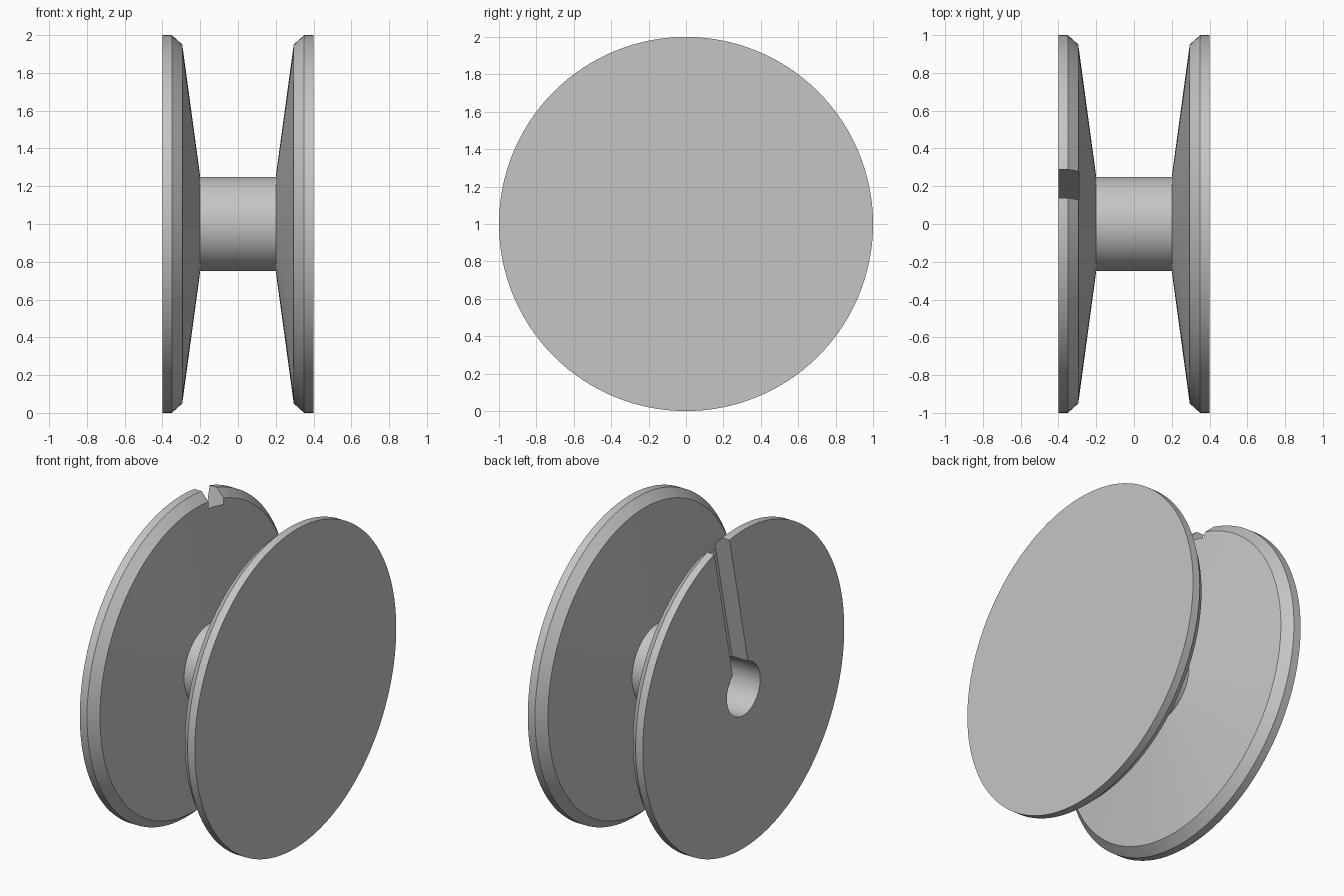
import bpy
import bmesh
from math import radians
from mathutils import Matrix, Vector

cube = bpy.data.objects.get("Cube")
if cube:
    bpy.data.objects.remove(cube, do_unlink=True)

SEGMENTS = 128
CENTRE = Vector((0, 0, 1))
FACE_X = -0.40        # outer face of the slotted flange
SLOT_ANGLE = 12.4     # lean of the slot towards +y
SLOT_WIDTH = 0.154
SLOT_DEPTH = 0.11
HOLE_RADIUS = 0.165
HOLE_DEPTH = 0.20

grey = bpy.data.materials.new("plain grey")
grey.use_nodes = True
colour = (0.56, 0.56, 0.56, 1)
grey.diffuse_color = colour
grey.node_tree.nodes["Principled BSDF"].inputs["Base Color"].default_value = colour


def make_object(name, bm):
    bmesh.ops.recalc_face_normals(bm, faces=bm.faces)
    mesh = bpy.data.meshes.new(name)
    bm.to_mesh(mesh)
    bm.free()
    mesh.materials.append(grey)
    obj = bpy.data.objects.new(name, mesh)
    bpy.context.collection.objects.link(obj)
    return obj


def lathe(name, profile):
    """Turn (x, radius) points around the x axis and cap both ends."""
    bm = bmesh.new()
    verts = [bm.verts.new((x, 0, 1 + r)) for x, r in profile]
    edges = [bm.edges.new(pair) for pair in zip(verts, verts[1:])]
    bmesh.ops.spin(bm, geom=verts + edges, cent=CENTRE, axis=(1, 0, 0),
                   angle=radians(360), steps=SEGMENTS, use_duplicate=False)
    bmesh.ops.remove_doubles(bm, verts=bm.verts, dist=0.0001)
    open_edges = [e for e in bm.edges if e.is_boundary]
    bmesh.ops.holes_fill(bm, edges=open_edges, sides=0)
    return make_object(name, bm)


# Spool: two dished flanges on a narrow hub, one mirrored profile
half = [(0.40, 1.0), (0.35, 1.0), (0.295, 0.95), (0.20, 0.25)]
spool = lathe("spool", [(-x, r) for x, r in half] + half[::-1])

# Cutter for the blind centre hole
hole = lathe("hole_cutter", [(FACE_X - 0.1, HOLE_RADIUS),
                             (FACE_X + HOLE_DEPTH, HOLE_RADIUS)])

# Cutter for the slot running from the hole out through the rim
bm = bmesh.new()
bmesh.ops.create_cube(bm, size=1)
depth, length = SLOT_DEPTH + 0.1, 1.2
bmesh.ops.transform(
    bm, verts=bm.verts,
    matrix=Matrix.Translation(CENTRE)
    @ Matrix.Rotation(radians(-SLOT_ANGLE), 4, "X")
    @ Matrix.Translation((FACE_X + SLOT_DEPTH - depth / 2, 0, length / 2))
    @ Matrix.Diagonal((depth, SLOT_WIDTH, length, 1)))
slot = make_object("slot_cutter", bm)

# Cut hole and slot, then drop the cutters
bpy.ops.object.select_all(action="DESELECT")
bpy.context.view_layer.objects.active = spool
spool.select_set(True)
for cutter in (hole, slot):
    cutter.hide_render = True
    mod = spool.modifiers.new(cutter.name, "BOOLEAN")
    mod.operation = "DIFFERENCE"
    mod.solver = "EXACT"
    mod.object = cutter
    bpy.ops.object.modifier_apply(modifier=mod.name)
    bpy.data.objects.remove(cutter, do_unlink=True)

bpy.ops.object.shade_smooth_by_angle(angle=radians(25))
